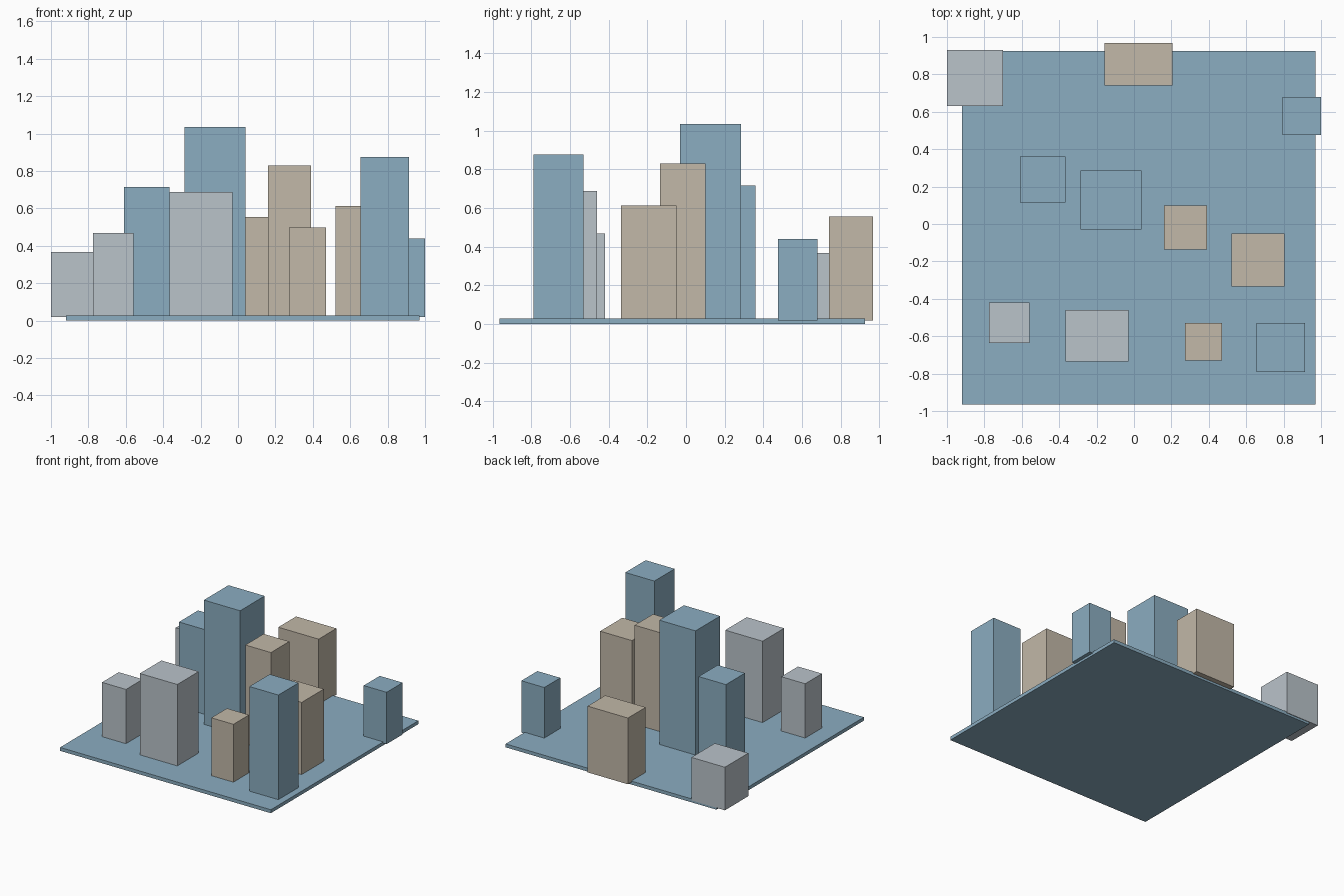
import bpy

if "Cube" in bpy.data.objects:
    bpy.data.objects.remove(bpy.data.objects["Cube"])


def material(name, color):
    m = bpy.data.materials.new(name)
    m.diffuse_color = (*color, 1.0)
    m.use_nodes = True
    m.node_tree.nodes["Principled BSDF"].inputs["Base Color"].default_value = m.diffuse_color
    return m


BLUE = material("slate_blue", (0.258, 0.418, 0.533))
GREY = material("pale_grey", (0.491, 0.546, 0.591))
TAN = material("sand_tan", (0.539, 0.479, 0.392))


def block(name, x0, x1, y0, y1, z0, z1, mat):
    bpy.ops.mesh.primitive_cube_add(size=1)
    ob = bpy.context.object
    ob.name = name
    ob.location = ((x0 + x1) / 2, (y0 + y1) / 2, (z0 + z1) / 2)
    ob.scale = (x1 - x0, y1 - y0, z1 - z0)
    bpy.ops.object.transform_apply(location=True, rotation=False, scale=True)
    ob.data.materials.append(mat)


# Ground slab
block("ground_slab", -0.92, 0.97, -0.965, 0.925, 0.0, 0.028, BLUE)

# Towers: x range, y range, roof height; they are sunk into the slab
FOOT = 0.018
towers = [
    ("blue_tower", BLUE, [
        (-0.285, 0.04, -0.03, 0.285, 1.035),
        (0.655, 0.915, -0.79, -0.53, 0.876),
        (-0.61, -0.365, 0.115, 0.36, 0.715),
        (0.795, 1.0, 0.475, 0.68, 0.438)]),
    ("grey_tower", GREY, [
        (-0.365, -0.03, -0.735, -0.46, 0.688),
        (-0.775, -0.56, -0.635, -0.42, 0.468),
        (-1.0, -0.70, 0.63, 0.93, 0.367)]),
    ("tan_tower", TAN, [
        (0.16, 0.39, -0.135, 0.10, 0.83),
        (0.52, 0.805, -0.335, -0.05, 0.613),
        (-0.157, 0.205, 0.74, 0.968, 0.555),
        (0.272, 0.47, -0.73, -0.53, 0.497)]),
]
for label, mat, specs in towers:
    for i, (x0, x1, y0, y1, top) in enumerate(specs, 1):
        block(f"{label}_{i}", x0, x1, y0, y1, FOOT, top, mat)
